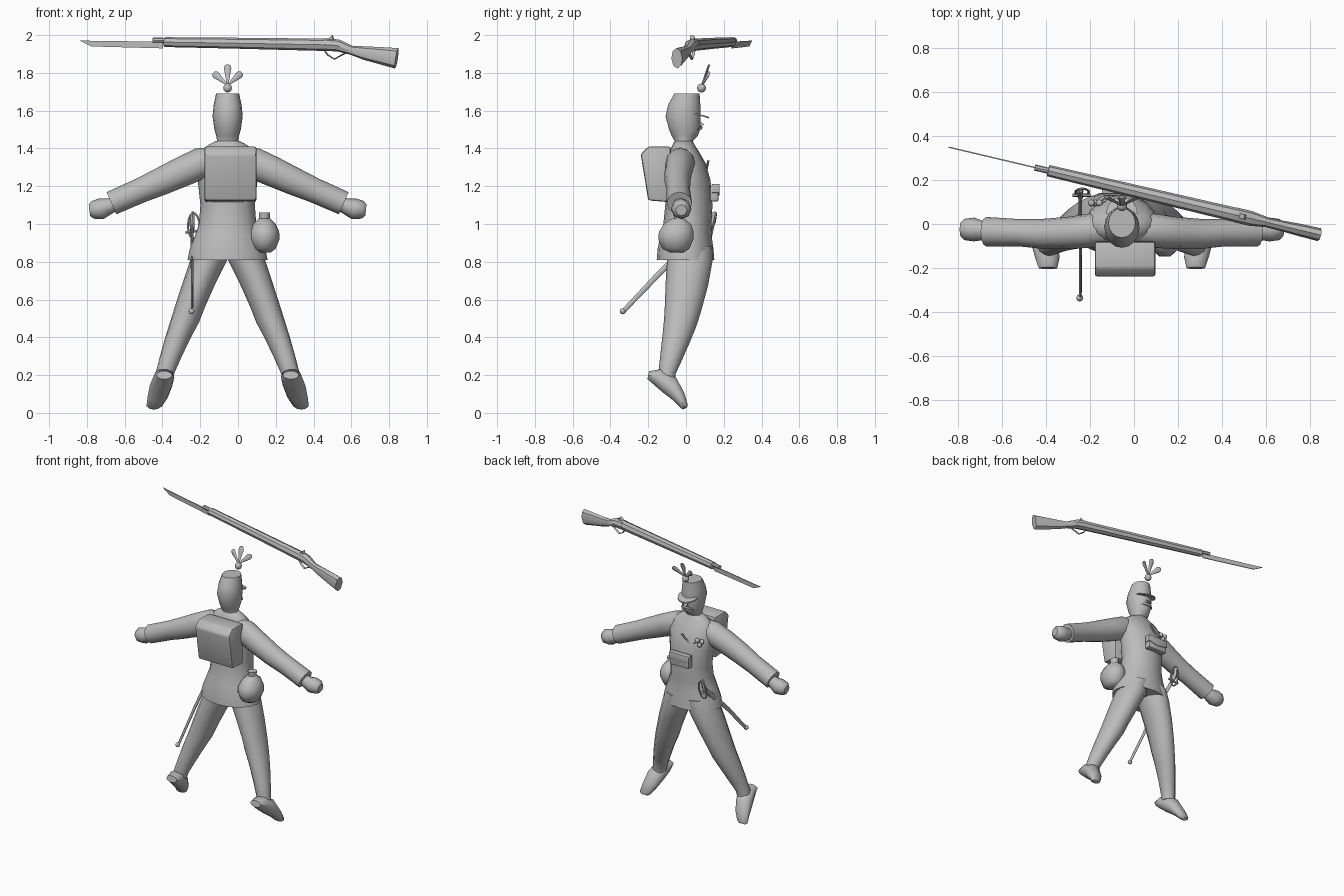
import bpy, bmesh, math
from mathutils import Vector as V

if "Cube" in bpy.data.objects:
    bpy.data.objects.remove(bpy.data.objects["Cube"])

CX = -0.055  # centre line of the figure
grey = bpy.data.materials.new("plain grey")
grey.diffuse_color = (0.5, 0.5, 0.5, 1)
grey.use_nodes = True
grey.node_tree.nodes["Principled BSDF"].inputs["Base Color"].default_value = grey.diffuse_color


def finish(name, bm, angle=45):
    bmesh.ops.recalc_face_normals(bm, faces=bm.faces[:])
    me = bpy.data.meshes.new(name)
    bm.to_mesh(me)
    bm.free()
    ob = bpy.data.objects.new(name, me)
    bpy.context.collection.objects.link(ob)
    me.materials.append(grey)
    bpy.ops.object.select_all(action='DESELECT')
    ob.select_set(True)
    bpy.context.view_layer.objects.active = ob
    bpy.ops.object.shade_smooth_by_angle(angle=math.radians(angle))
    return ob


def tube(name, path, u=(1, 0, 0), sides=12, angle=45):
    """Loft elliptical rings: path holds (x, y, z, radius along u, radius across)."""
    u = V(u).normalized()
    bm = bmesh.new()
    pts = [V(p[:3]) for p in path]
    rings = []
    for i, p in enumerate(path):
        d = pts[min(i + 1, len(pts) - 1)] - pts[max(i - 1, 0)]
        d = (d - u * d.dot(u)).normalized()
        v = d.cross(u)
        # let the ring lie square to the real path when it drifts along u
        full = (pts[min(i + 1, len(pts) - 1)] - pts[max(i - 1, 0)]).normalized()
        uu = (u - full * u.dot(full)).normalized() if abs(u.dot(full)) > 0.5 else u
        rings.append([bm.verts.new(pts[i] + uu * p[3] * math.cos(a) + v * p[4] * math.sin(a))
                      for a in (2 * math.pi * k / sides for k in range(sides))])
    for a, b in zip(rings, rings[1:]):
        for k in range(sides):
            bm.faces.new((a[k], a[(k + 1) % sides], b[(k + 1) % sides], b[k]))
    bm.faces.new(rings[0])
    bm.faces.new(rings[-1])
    return finish(name, bm, angle)


def upright(name, rows, x=CX, **kw):
    """Rings stacked in z from rows of (z, half width, back y, front y)."""
    bm_path = [(x, 0, z, w, (f - b) / 2, (f + b) / 2) for z, w, b, f in rows]
    bm = bmesh.new()
    n = kw.get("sides", 16)
    rings = [[bm.verts.new((px + w * math.cos(a), c + h * math.sin(a), z))
              for a in (2 * math.pi * k / n for k in range(n))] for px, _, z, w, h, c in bm_path]
    for a, b in zip(rings, rings[1:]):
        for k in range(n):
            bm.faces.new((a[k], a[(k + 1) % n], b[(k + 1) % n], b[k]))
    bm.faces.new(rings[0])
    bm.faces.new(rings[-1])
    return finish(name, bm, kw.get("angle", 50))


def slab(name, outline, offset, bevel=0.0):
    """Extrude a closed 3D outline along an offset, centred on the outline."""
    bm = bmesh.new()
    o = V(offset)
    f = bm.faces.new([bm.verts.new(V(p) - o / 2) for p in outline])
    r = bmesh.ops.extrude_face_region(bm, geom=[f])
    bmesh.ops.translate(bm, vec=o, verts=[g for g in r["geom"] if isinstance(g, bmesh.types.BMVert)])
    if bevel:
        bmesh.ops.bevel(bm, geom=bm.edges[:], offset=bevel, segments=2, affect='EDGES', profile=0.5)
    return finish(name, bm, 35)


def ball(name, c, r):
    bm = bmesh.new()
    bmesh.ops.create_uvsphere(bm, u_segments=10, v_segments=6, radius=r)
    bmesh.ops.translate(bm, vec=V(c), verts=bm.verts[:])
    return finish(name, bm)


# Coat, head and tall cap
upright("coat", [(.81, .212, -.155, .15), (.87, .2, -.15, .145), (.94, .172, -.135, .135),
                 (1.0, .152, -.12, .135), (1.1, .144, -.11, .14), (1.23, .158, -.105, .13),
                 (1.32, .165, -.1, .105), (1.39, .14, -.085, .065), (1.42, .1, -.07, .045),
                 (1.44, .062, -.06, .035)])
upright("head_and_cap", [(1.40, .07, -.06, .04), (1.44, .056, -.06, .035), (1.465, .06, -.075, .062),
                         (1.50, .07, -.09, .075), (1.57, .08, -.108, .078), (1.63, .074, -.095, .076),
                         (1.69, .061, -.062, .072)])
slab("nose", [(CX, .06, 1.56), (CX, .095, 1.525), (CX, .06, 1.515)], (.022, 0, 0))
visor = [(CX + .072 * math.cos(a), .045 + .078 * math.sin(a), 1.585 - .022 * math.sin(a))
         for a in (math.pi * k / 8 for k in range(9))]
slab("visor", visor, (0, 0, .008))
for s in (-1, 1):
    tube("moustache", [(CX, .078, 1.513, .006, .01), (CX + s * .025, .08, 1.51, .008, .01),
                       (CX + s * .05, .062, 1.498, .002, .003)], u=(0, 1, 0), sides=6)

# Plume: ball with three feathers
ball("plume_ball", (CX, .082, 1.72), .024)
for lean, length in ((-.85, .1), (0, .11), (.85, .1)):
    dx, dz = math.sin(lean) * length, math.cos(lean) * length
    path = [(CX + dx * t, .085 + .038 * t, 1.735 + dz * t, .006, w)
            for t, w in ((.05, .005), (.5, .013), (.8, .02), (.95, .016), (1, .006))]
    tube("feather", path, u=(0, 1, 0), sides=8)

for s in (-1, 1):
    # Sleeve, hand, trouser leg and shoe
    tube("sleeve", [(CX + s * d, y, z, ru, rv) for d, y, z, ru, rv in (
        (.05, -.03, 1.345, .06, .065), (.14, -.03, 1.322, .078, .083), (.24, -.04, 1.277, .073, .08),
        (.36, -.045, 1.222, .068, .073), (.46, -.04, 1.178, .062, .066), (.615, -.035, 1.11, .067, .064))],
        u=(0, 1, 0))
    tube("hand", [(CX + s * d, y, z, ru, rv) for d, y, z, ru, rv in (
        (.58, -.03, 1.115, .04, .035), (.625, -.03, 1.095, .042, .042), (.67, -.025, 1.08, .054, .056),
        (.715, -.025, 1.075, .048, .047), (.732, -.025, 1.073, .03, .03))], u=(0, 1, 0), sides=8)
    upper = [(.075, .02, .88, .09, .12), (.1, .02, .81, .098, .12), (.15, .005, .69, .088, .113),
             (.2, -.015, .56, .08, .098), (.228, -.03, .48, .077, .088), (.262, -.05, .4, .068, .076),
             (.3, -.077, .3, .058, .06), (.33, -.1, .215, .05, .046), (.336, -.1, .18, .046, .045)]
    leg = tube("trouser_leg", [(CX + s * d, y, z, ru, rv) for d, y, z, ru, rv in upper])
    tube("shoe", [(CX + s * d, y, z, ru, rv) for d, y, z, ru, rv in (
        (.335, -.2, .2, .042, .022), (.338, -.15, .19, .056, .048), (.352, -.085, .145, .06, .055),
        (.37, -.036, .083, .054, .036), (.388, -.01, .036, .042, .022), (.39, -.004, .024, .025, .012))],
        sides=10)

# Backpack and front pouch
slab("backpack", [(-.04, y, z) for y, z in ((-.08, 1.41), (-.2, 1.41), (-.24, 1.37),
                                           (-.2, 1.125), (-.08, 1.115))], (.275, 0, 0), .012)
slab("front_pouch", [(-.14, .15, 1.205), (.01, .15, 1.205), (.01, .15, 1.12), (-.14, .15, 1.12)],
     (0, .045, 0), .008)
slab("pouch_flap", [(-.145, .157, 1.212), (.015, .157, 1.212), (.015, .157, 1.165),
                    (-.065, .157, 1.15), (-.145, .157, 1.165)], (0, .04, 0), .003)

# Bottle slung at the hip
upright("hip_bottle", [(.85, .035, -.09, -.01), (.87, .06, -.13, .02), (.92, .08, -.152, .045),
                       (.96, .078, -.148, .045), (1.0, .06, -.12, .03), (1.025, .035, -.085, -.005),
                       (1.03, .028, -.065, -.01), (1.06, .03, -.068, -.005)], x=.14, sides=10)

# Sabre: scabbard, tip, grip and guard
SX = -.243
tube("scabbard", [(SX, .13, .985, .008, .018), (SX, .03, .9, .008, .017), (SX, -.14, .74, .007, .015),
                  (SX, -.33, .54, .006, .012)], sides=8)
ball("scabbard_tip", (SX - .003, -.335, .538), .016)
tube("sabre_grip", [(SX, .12, .97, .012, .014), (SX, .145, 1.01, .013, .013),
                    (SX + .003, .152, 1.05, .01, .012), (SX + .003, .148, 1.065, .006, .008)], sides=8)
guard = [(SX + .008 + .03 * math.cos(a), .145 + .015 * math.sin(a), .99 + .068 * math.sin(a), .005, .006)
         for a in (2 * math.pi * k / 14 for k in range(15))]
tube("sabre_guard", guard, u=(0, 1, -.2), sides=6)
tube("cross_guard", [(SX - .035, .13, .955, .008, .008), (SX + .045, .13, .965, .008, .008)],
     u=(0, 1, 0), sides=6)

# Medals and a cord on the chest
for dx, dz in ((-.018, 0), (.018, 0), (0, -.028)):
    ball("medal", (-.175 + dx, .095, 1.305 + dz), .016)
cord = [(-.165 + .115 * t, .09 + .028 * t, 1.305 - .04 * math.sin(math.pi * t) + .03 * t, .006, .006)
        for t in (k / 6 for k in range(7))]
tube("chest_cord", cord, u=(0, 1, 0), sides=6)


# Rifle floating overhead, laid along a slanted line
def at(x, z):
    return (x, .15 - .236 * x, z)


side = V((.236, 1, 0)).normalized()
tube("rifle_barrel", [(*at(x, z), r, r) for x, z, r in (
    (-.45, 1.973, .014), (-.39, 1.972, .014), (-.388, 1.963, .026), (0, 1.957, .029), (.5, 1.948, .033))],
    u=side, sides=8, angle=35)
tube("rifle_stock", [(*at(x, z), ru, rv) for x, z, ru, rv in (
    (.46, 1.95, .034, .034), (.53, 1.945, .034, .032), (.60, 1.92, .023, .024), (.67, 1.905, .024, .036),
    (.75, 1.892, .028, .045), (.84, 1.877, .03, .055))], u=side, sides=8, angle=40)
slab("rifle_hammer", [at(.46, 1.965), at(.5, 1.998), at(.51, 1.965)], side * .022)
tube("trigger_guard", [(*at(x, z), .008, .004) for x, z in (
    (.45, 1.93), (.475, 1.895), (.51, 1.873), (.55, 1.895), (.58, 1.91))], u=side, sides=6)
slab("bayonet", [at(-.39, 1.965), at(-.78, 1.97), at(-.84, 1.972), at(-.775, 1.94), at(-.40, 1.93)],
     side * .006)
